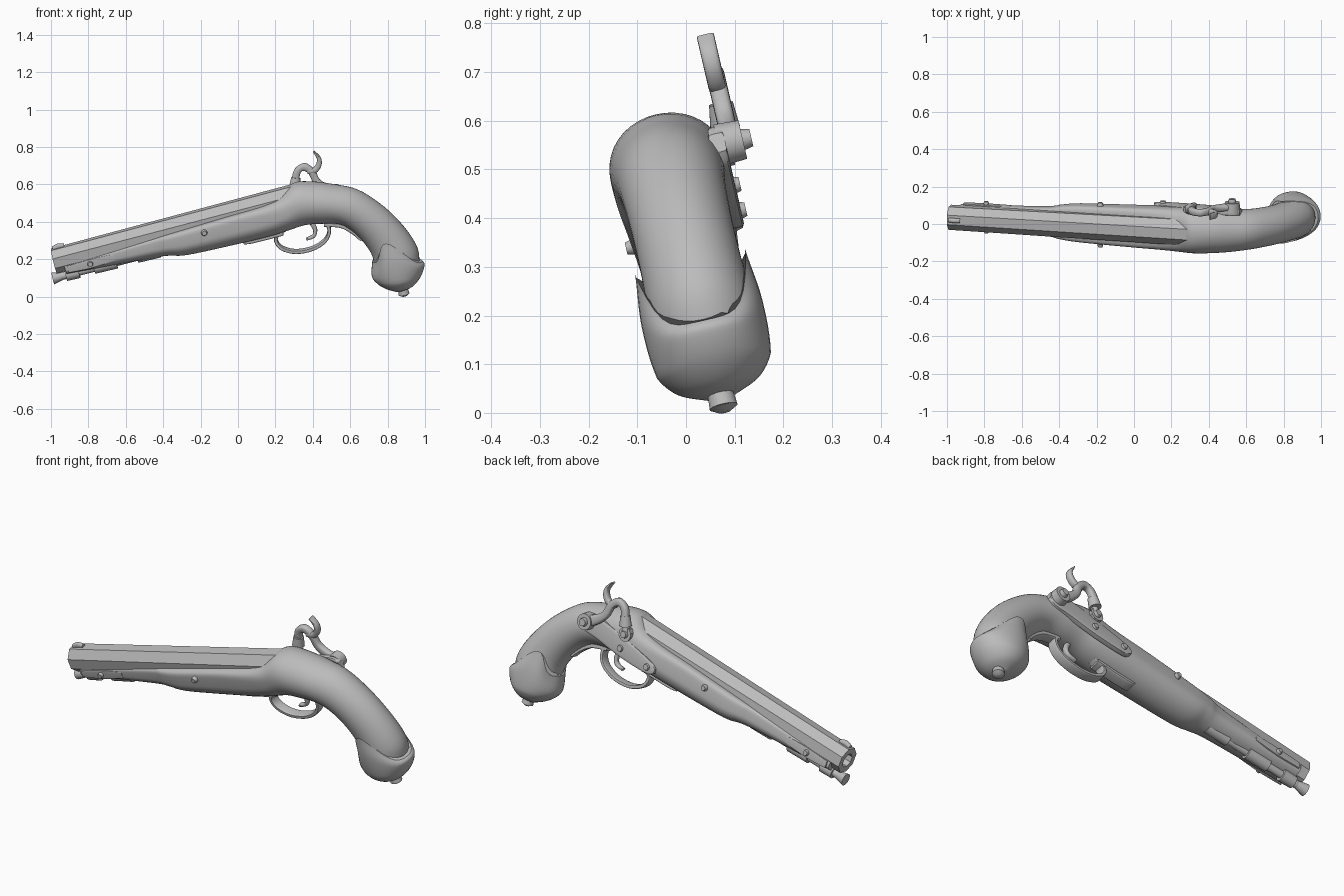
import bpy, bmesh, math
from mathutils import Vector, Matrix

if "Cube" in bpy.data.objects:
    bpy.data.objects.remove(bpy.data.objects["Cube"])

grey = bpy.data.materials.new("plain grey")
grey.use_nodes = True
grey.diffuse_color = (0.5, 0.5, 0.5, 1)
grey.node_tree.nodes["Principled BSDF"].inputs["Base Color"].default_value = (0.5, 0.5, 0.5, 1)

# the whole pistol leans about its long axis
LEAN = math.radians(13)
POSE = Matrix(((1, 0, 0, 0),
               (0, math.cos(LEAN), -math.tan(LEAN), 0.08),
               (0, math.sin(LEAN), 1, 0),
               (0, 0, 0, 1)))


def finish(name, bm, angle=35):
    bmesh.ops.recalc_face_normals(bm, faces=bm.faces)
    bm.transform(POSE)
    mesh = bpy.data.meshes.new(name)
    bm.to_mesh(mesh)
    bm.free()
    mesh.materials.append(grey)
    obj = bpy.data.objects.new(name, mesh)
    bpy.context.collection.objects.link(obj)
    bpy.ops.object.select_all(action='DESELECT')
    obj.select_set(True)
    bpy.context.view_layer.objects.active = obj
    bpy.ops.object.shade_smooth_by_angle(angle=math.radians(angle))
    return obj


def smooth_rows(rows, steps):
    """Catmull-Rom interpolation of rows of numbers."""
    out = []
    last = len(rows) - 1
    for i in range(last):
        a, b, c, d = (rows[max(0, min(last, k))] for k in (i - 1, i, i + 1, i + 2))
        for s in range(steps):
            t = s / steps
            out.append([0.5 * (2 * q + (r - p) * t + (2 * p - 5 * q + 4 * r - v) * t * t
                               + (3 * q - p - 3 * r + v) * t ** 3)
                        for p, q, r, v in zip(a, b, c, d)])
    return out + [list(rows[-1])]


def power(v, e):
    return math.copysign(abs(v) ** e, v)


def loft(name, rows, steps=4, sides=32, side=0, low=1, lift=None):
    """Rows: top x, top z, bottom x, bottom z, half width, top roundness."""
    bm = bmesh.new()
    rings = []
    for k, (xt, zt, xb, zb, hw, e) in enumerate(smooth_rows(rows, steps)):
        ring = []
        for i in range(sides):
            a = 2 * math.pi * i / sides
            s, c = math.sin(a), math.cos(a)
            p = max(0.1, e) if c > 0 else low
            f = (power(c, p) + 1) / 2
            x, z = xb + (xt - xb) * f, zb + (zt - zb) * f
            if lift:
                fade = abs(s) ** 5 * max(0, 1 - k / (steps * 2))
                x, z = x + lift[0] * fade, z + lift[1] * fade
            ring.append(bm.verts.new((x, side + hw * power(s, p), z)))
        rings.append(ring)
    for r, q in zip(rings, rings[1:]):
        for i in range(sides):
            j = (i + 1) % sides
            bm.faces.new((r[i], r[j], q[j], q[i]))
    bm.faces.new(rings[0])
    bm.faces.new(rings[-1])
    return finish(name, bm)


def strip(name, path, half_width, side=0, box=0.4, steps=4):
    """Bar following a path of (x, z, half thickness)."""
    rows = []
    for i, (x, z, r) in enumerate(path):
        a, b = path[max(0, i - 1)], path[min(len(path) - 1, i + 1)]
        d = Vector((b[0] - a[0], b[1] - a[1])).normalized() * r
        rows.append((x - d.y, z + d.x, x + d.y, z - d.x, half_width, box))
    return loft(name, rows, steps, 16, side, box)


def rod(name, p0, p1, r0, r1, sides=20, bore=0):
    p0, p1 = Vector(p0), Vector(p1)
    d = p1 - p0
    bm = bmesh.new()
    bmesh.ops.create_cone(bm, cap_ends=True, segments=sides, radius1=r0, radius2=r1, depth=d.length)
    if bore:
        end = min(bm.faces, key=lambda f: f.calc_center_median().z)
        bmesh.ops.inset_region(bm, faces=[end], thickness=bore)
        hole = bmesh.ops.extrude_face_region(bm, geom=[end])
        bmesh.ops.translate(bm, vec=(0, 0, 0.15), verts=[v for v in hole["geom"] if isinstance(v, bmesh.types.BMVert)])
        bmesh.ops.delete(bm, geom=[end], context='FACES')
    # cylinder y stays level so that polygon flats line up with the sides
    zax = d.normalized()
    up = Vector((1, 0, 0)) if abs(zax.y) > 0.9 else Vector((0, 1, 0))
    xax = up.cross(zax).normalized()
    frame = Matrix((xax, zax.cross(xax), zax)).transposed().to_4x4()
    bm.transform(Matrix.Translation((p0 + p1) / 2) @ frame @ Matrix.Rotation(math.pi / sides, 4, 'Z'))
    return finish(name, bm)


# octagonal barrel with bore, and front sight
rod("barrel", (-0.985, 0, 0.19), (0.31, 0, 0.527), 0.068, 0.077, 8, 0.032)
strip("front_sight", [(-0.99, 0.255, 0.012), (-0.96, 0.268, 0.016), (-0.93, 0.272, 0.01)], 0.012, box=0.8)

# wooden stock from fore-end to grip
loft("stock", [
    (-0.93, 0.18, -0.915, 0.125, 0.064, 0.3),
    (-0.50, 0.31, -0.48, 0.205, 0.076, 0.3),
    (-0.40, 0.34, -0.37, 0.222, 0.091, 0.3),
    (-0.30, 0.37, -0.27, 0.226, 0.101, 0.3),
    (-0.05, 0.445, -0.02, 0.28, 0.109, 0.3),
    (0.12, 0.495, 0.17, 0.326, 0.115, 0.4),
    (0.22, 0.54, 0.27, 0.357, 0.12, 0.6),
    (0.30, 0.605, 0.36, 0.385, 0.122, 0.9),
    (0.40, 0.612, 0.45, 0.392, 0.12, 1),
    (0.50, 0.60, 0.54, 0.39, 0.115, 1),
    (0.64, 0.57, 0.60, 0.36, 0.108, 1),
    (0.78, 0.48, 0.66, 0.305, 0.104, 1),
    (0.89, 0.37, 0.71, 0.235, 0.104, 1),
    (0.96, 0.26, 0.73, 0.17, 0.109, 1),
    (0.97, 0.17, 0.74, 0.10, 0.11, 1)], 5, 40)

# rounded butt cap with peaked sides, and its knob
loft("butt_cap", [
    (0.985, 0.19, 0.718, 0.19, 0.116, 1),
    (0.998, 0.17, 0.714, 0.12, 0.127, 1),
    (0.978, 0.11, 0.73, 0.085, 0.12, 1),
    (0.935, 0.058, 0.775, 0.052, 0.085, 1),
    (0.875, 0.03, 0.835, 0.03, 0.025, 1)], 6, 40, lift=(-0.06, 0.12))
rod("butt_knob", (0.88, 0, 0.045), (0.888, 0, 0.012), 0.027, 0.03, 12)
rod("butt_knob_tip", (0.888, 0, 0.012), (0.89, 0, 0.002), 0.03, 0.012, 12)

# ramrod with flared tip and its pipes
def ramrod_at(x):
    return (x, 0, 0.094 + 0.255 * (x + 1))

rod("ramrod", ramrod_at(-0.97), ramrod_at(-0.3), 0.02, 0.02)
rod("ramrod_tip", ramrod_at(-0.99), ramrod_at(-0.94), 0.031, 0.02)
for i, (a, b) in enumerate(((-0.92, -0.85), (-0.77, -0.65), (-0.54, -0.42))):
    rod(f"ramrod_pipe_{i + 1}", ramrod_at(a), ramrod_at(b), 0.031, 0.033)

# screws through both sides of the stock, with slim fore-end plates
for s, label in ((-1, "right"), (1, "left")):
    rod(f"stock_screw_{label}", (-0.18, s * 0.1, 0.365), (-0.18, s * 0.122, 0.365), 0.018, 0.012)
    rod(f"fore_screw_{label}", (-0.79, s * 0.06, 0.19), (-0.79, s * 0.086, 0.19), 0.018, 0.012)
    strip(f"fore_plate_{label}", [(-0.91, 0.16, 0.018), (-0.79, 0.19, 0.024), (-0.66, 0.225, 0.018)], 0.005, s * 0.067)

# trigger guard, straps and trigger
strip("trigger_guard", [(0.25, 0.36, 0.01), (0.215, 0.335, 0.01), (0.203, 0.30, 0.01), (0.235, 0.26, 0.01),
                        (0.31, 0.241, 0.01), (0.40, 0.258, 0.01), (0.465, 0.30, 0.01),
                        (0.488, 0.35, 0.01), (0.475, 0.40, 0.01)], 0.026)
strip("guard_front_strap", [(0.03, 0.292, 0.008), (0.08, 0.302, 0.013), (0.24, 0.343, 0.013)], 0.03)
strip("guard_rear_strap", [(0.46, 0.388, 0.012), (0.55, 0.382, 0.012), (0.62, 0.347, 0.014), (0.66, 0.305, 0.008)], 0.026)
strip("trigger", [(0.39, 0.40, 0.013), (0.412, 0.36, 0.012), (0.405, 0.325, 0.01), (0.365, 0.307, 0.007)], 0.014, box=0.7)

# lock plate on the left side with screws
strip("lock_plate", [(0.11, 0.375, 0.012), (0.15, 0.387, 0.033), (0.30, 0.44, 0.048),
                     (0.45, 0.497, 0.05), (0.54, 0.52, 0.045), (0.57, 0.53, 0.02)], 0.016, 0.11, 0.35)
for i, (x, z) in enumerate(((0.155, 0.388), (0.32, 0.44))):
    rod(f"lock_screw_{i + 1}", (x, 0.115, z), (x, 0.136, z), 0.02, 0.014)

# bolster and nipple
rod("bolster", (0.30, 0.05, 0.515), (0.30, 0.135, 0.515), 0.036, 0.036, 10)
rod("bolster_screw", (0.30, 0.13, 0.515), (0.30, 0.15, 0.515), 0.02, 0.016)
rod("nipple", (0.30, 0.125, 0.52), (0.305, 0.125, 0.58), 0.02, 0.016)

# hammer: hub, arched body, cup and curved spur
rod("hammer_hub", (0.525, 0.11, 0.525), (0.525, 0.162, 0.525), 0.043, 0.04)
rod("hammer_hub_screw", (0.525, 0.16, 0.525), (0.525, 0.18, 0.525), 0.022, 0.018)
strip("hammer_body", [(0.525, 0.525, 0.03), (0.465, 0.55, 0.024), (0.42, 0.585, 0.02), (0.395, 0.635, 0.02),
                      (0.355, 0.662, 0.02), (0.318, 0.64, 0.019), (0.305, 0.58, 0.02)], 0.019, 0.137, 0.7)
rod("hammer_cup", (0.303, 0.132, 0.555), (0.31, 0.135, 0.605), 0.031, 0.025)
strip("hammer_spur", [(0.37, 0.64, 0.014), (0.41, 0.645, 0.016), (0.432, 0.675, 0.015),
                      (0.432, 0.71, 0.011), (0.405, 0.745, 0.004)], 0.018, 0.135, 0.7)
